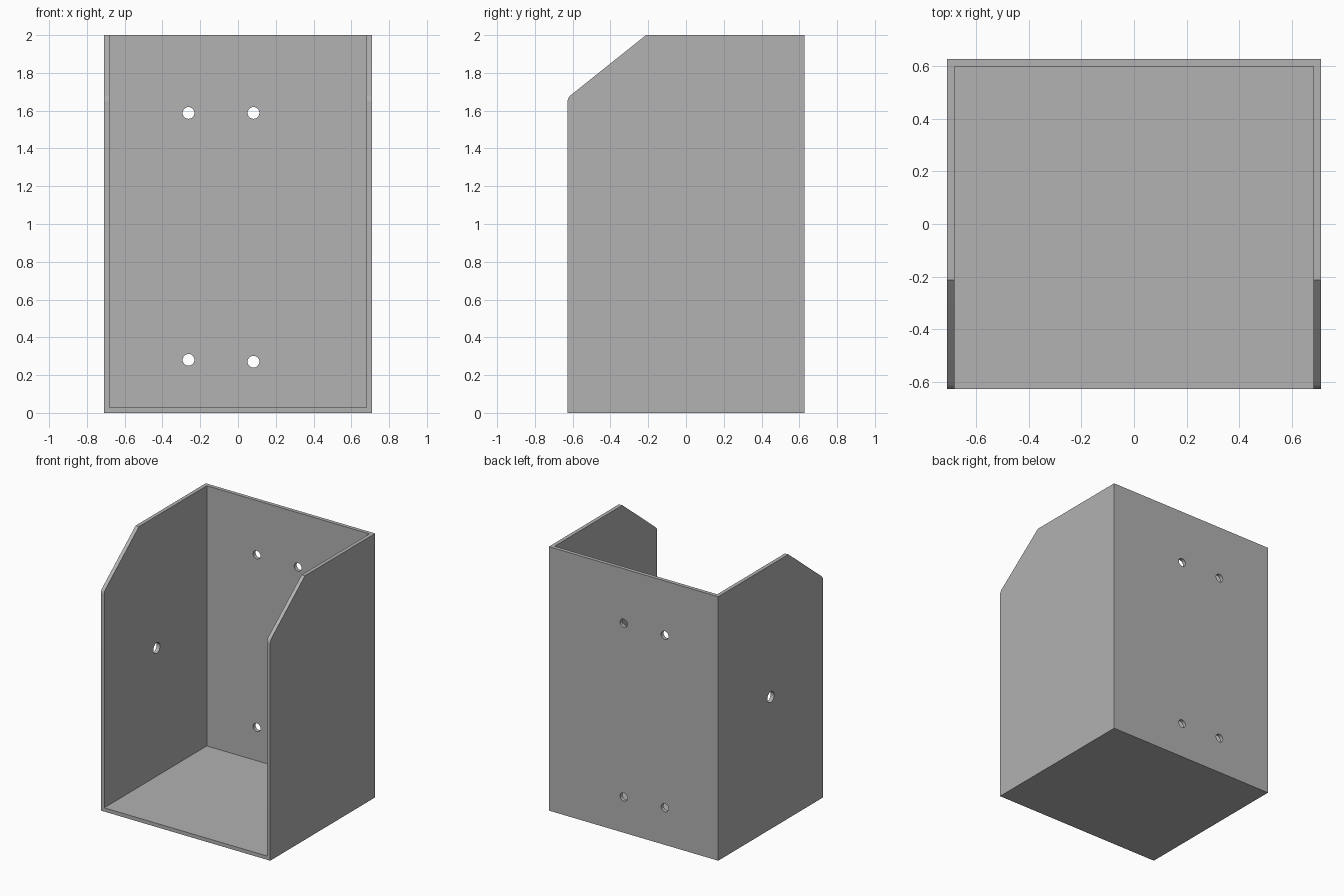
import bpy, bmesh, math
from mathutils import Matrix, Vector

cube = bpy.data.objects.get("Cube")
if cube:
    bpy.data.objects.remove(cube, do_unlink=True)

W, D, H, T = 0.71, 0.628, 2.0, 0.0285   # half width, half depth, height, wall

grey = bpy.data.materials.new("plain grey")
grey.use_nodes = True
colour = (0.445, 0.445, 0.445, 1)
grey.diffuse_color = colour
grey.node_tree.nodes["Principled BSDF"].inputs["Base Color"].default_value = colour


def finish(name, bm):
    bmesh.ops.recalc_face_normals(bm, faces=bm.faces)
    mesh = bpy.data.meshes.new(name)
    bm.to_mesh(mesh)
    bm.free()
    mesh.materials.append(grey)
    obj = bpy.data.objects.new(name, mesh)
    bpy.context.collection.objects.link(obj)
    return obj


def cut(target, cutter):
    mod = target.modifiers.new(cutter.name, 'BOOLEAN')
    mod.operation, mod.solver, mod.object = 'DIFFERENCE', 'EXACT', cutter
    bpy.context.view_layer.objects.active = target
    bpy.ops.object.modifier_apply(modifier=mod.name)
    bpy.data.objects.remove(cutter, do_unlink=True)


def box(name, low, high):
    low, high = Vector(low), Vector(high)
    bm = bmesh.new()
    bmesh.ops.create_cube(bm, size=1, matrix=Matrix.Translation((low + high) / 2)
                          @ Matrix.Diagonal((*(high - low), 1)))
    return finish(name, bm)


def drill(name, centre, radius, axis):
    bm = bmesh.new()
    turn = Matrix.Rotation(math.pi / 2, 4, 'X' if axis == 'Y' else 'Y')
    bmesh.ops.create_cone(bm, cap_ends=True, segments=32, radius1=radius, radius2=radius,
                          depth=0.2, matrix=Matrix.Translation(centre) @ turn)
    return finish(name, bm)


# Side profile: sloped front top edge that rounds into the vertical front edge
slope, r = math.atan2(0.318, 0.398), 0.049
sweep = math.pi / 2 - slope
profile = [(-D, 0), (D, 0), (D, H), (-0.212, H)]
for i in range(7):
    a = sweep * (1 - i / 6)
    profile.append((-D + r - r * math.cos(a), 1.644 + r * math.sin(a)))

bm = bmesh.new()
face = bm.faces.new([bm.verts.new((-W, y, z)) for y, z in profile])
ext = bmesh.ops.extrude_face_region(bm, geom=[face])
bmesh.ops.translate(bm, vec=(2 * W, 0, 0),
                    verts=[v for v in ext["geom"] if isinstance(v, bmesh.types.BMVert)])
holder = finish("open_box_holder", bm)

# Hollow interior, open to the front and top
cut(holder, box("interior_cutter", (T - W, -D - 1, T), (W - T, D - T, H + 1)))

# Four mounting holes in the back wall
for x, z in ((-0.262, 1.588), (0.082, 1.588), (-0.262, 0.281), (0.082, 0.271)):
    cut(holder, drill("mounting_hole_cutter", (x, D, z), 0.031, 'Y'))

# Single hole in one side wall
cut(holder, drill("side_hole_cutter", (-W, 0, 1.0), 0.04, 'X'))

# Smooth round surfaces, keep box edges sharp
holder.select_set(True)
bpy.context.view_layer.objects.active = holder
bpy.ops.object.shade_smooth_by_angle(angle=math.radians(30))
